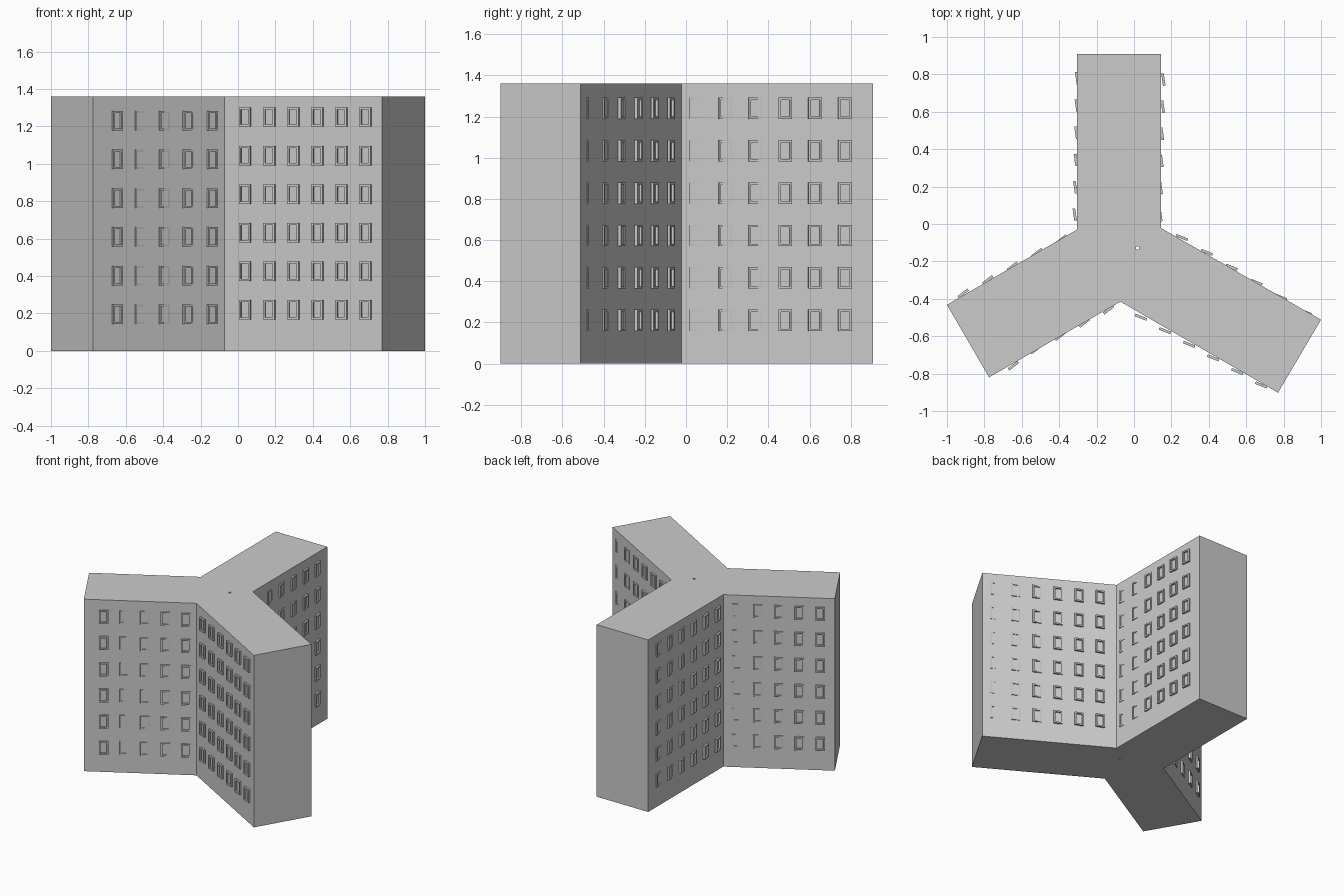
import bpy, bmesh
from math import radians
from mathutils import Vector, Matrix

if "Cube" in bpy.data.objects:
    bpy.data.objects.remove(bpy.data.objects["Cube"])

HEIGHT = 1.36
FOOTPRINT = [(0.145, -0.022), (0.145, 0.908), (-0.305, 0.908), (-0.305, -0.03), (-1.0, -0.432),
             (-0.775, -0.82), (-0.073, -0.415), (0.77, -0.902), (1.0, -0.512)]


def finish(name, bm):
    bmesh.ops.recalc_face_normals(bm, faces=bm.faces)
    mesh = bpy.data.meshes.new(name)
    bm.to_mesh(mesh)
    bm.free()
    obj = bpy.data.objects.new(name, mesh)
    bpy.context.collection.objects.link(obj)
    return obj


def prism(name, outline, z0, z1):
    bm = bmesh.new()
    base = bm.faces.new([bm.verts.new((x, y, z0)) for x, y in outline])
    top = bmesh.ops.extrude_face_region(bm, geom=[base])["geom"]
    bmesh.ops.translate(bm, vec=(0, 0, z1 - z0),
                        verts=[v for v in top if isinstance(v, bmesh.types.BMVert)])
    return finish(name, bm)


def add_frame(bm, matrix, w=0.066, h=0.104, bar=0.011, depth=0.014):
    """Hollow rectangular frame: local x along the wall, y into it, z up."""
    def loop(inset, y):
        a, b = w / 2 - inset, h / 2 - inset
        return [bm.verts.new(matrix @ Vector((sx * a, y, sz * b)))
                for sx, sz in ((-1, -1), (1, -1), (1, 1), (-1, 1))]
    loops = [loop(0, 0), loop(bar, 0), loop(bar, depth), loop(0, depth)]
    for k in range(4):
        p, q = loops[k], loops[(k + 1) % 4]
        for i in range(4):
            j = (i + 1) % 4
            bm.faces.new((p[i], p[j], q[j], q[i]))


def window_wall(name, start, end, t0, t1, rows, offsets):
    """Grid of slightly skewed frames; offsets = how far each column stands out."""
    a, b = Vector((*start, 0)), Vector((*end, 0))
    along = (b - a).normalized()
    out = Vector((along.y, -along.x, 0))
    turn = (Matrix((along, -out, Vector((0, 0, 1)))).transposed().to_4x4()
            @ Matrix.Rotation(radians(8), 4, 'Z'))
    bm = bmesh.new()
    cols = len(offsets)
    for c, off in enumerate(offsets):
        spot = a.lerp(b, t0 + (t1 - t0) * c / (cols - 1)) + out * off
        for r in range(6):
            z = rows[0] + (rows[1] - rows[0]) * r / 5
            add_frame(bm, Matrix.Translation(spot + Vector((0, 0, z))) @ turn)
    return finish(name, bm)


# Three-winged tower block
tower = prism("tower_block", FOOTPRINT, 0, HEIGHT)

# Tiny vertical shaft at the centre
cx, cy, s = 0.02, -0.128, 0.008
shaft = prism("shaft_cutter", [(cx - s, cy - s), (cx + s, cy - s), (cx + s, cy + s), (cx - s, cy + s)],
              -0.1, HEIGHT + 0.1)
cut = tower.modifiers.new("shaft", 'BOOLEAN')
cut.operation, cut.object, cut.solver = 'DIFFERENCE', shaft, 'EXACT'
shaft.hide_render = True
shaft.hide_set(True)

# Window frames: footprint edge index, first/last column, row heights, stand-out
WALLS = {
    "north_wing_east_windows": (0, 0.075, 0.855, (0.21, 1.24), (0.003, 0.005, 0.009, 0.012, 0.016, 0.019)),
    "north_wing_west_windows": (2, 0.138, 0.915, (0.21, 1.24), (0.006, 0.008, 0.010, 0.013, 0.016, 0.019)),
    "west_wing_back_windows": (3, 0.122, 0.870, (0.21, 1.24), (0.004, 0.007, 0.010, 0.013, 0.016)),
    "west_wing_front_windows": (5, 0.179, 0.907, (0.195, 1.23), (0.018, 0.003, 0.006, 0.009, 0.013)),
    "east_wing_front_windows": (6, 0.142, 0.900, (0.22, 1.25), (0.024, 0.022, 0.021, 0.019, 0.018, 0.016)),
    "east_wing_back_windows": (8, 0.094, 0.877, (0.21, 1.24), (0.001, 0.005, 0.009, 0.013, 0.016, 0.019)),
}
for name, (edge, t0, t1, rows, offsets) in WALLS.items():
    window_wall(name, FOOTPRINT[edge], FOOTPRINT[(edge + 1) % 9], t0, t1, rows, offsets)
